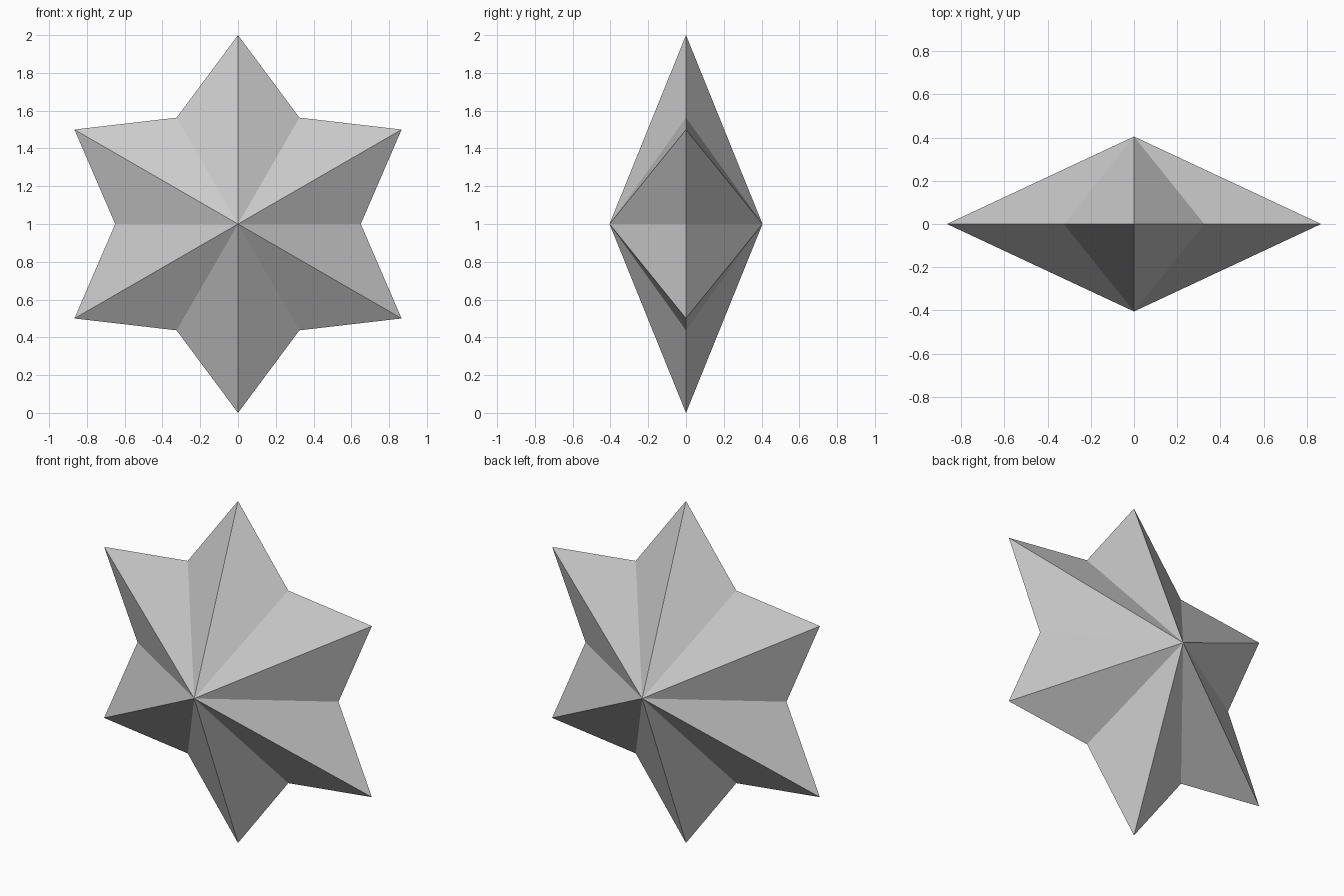
import bpy, bmesh, math

if "Cube" in bpy.data.objects:
    bpy.data.objects.remove(bpy.data.objects["Cube"])

POINTS = 6
OUTER_R, INNER_R = 1.0, 0.65
HALF_DEPTH = 0.405
CENTRE_Z = 1.0

bm = bmesh.new()

# Star outline in the XZ plane, tips and valleys alternating, one tip straight up
rim = []
for i in range(POINTS * 2):
    r = OUTER_R if i % 2 == 0 else INNER_R
    a = math.pi / 2 + i * math.pi / POINTS
    rim.append(bm.verts.new((r * math.cos(a), 0, CENTRE_Z + r * math.sin(a))))

# Front and back peaks, each joined to the outline by a fan of flat facets
for y in (-HALF_DEPTH, HALF_DEPTH):
    peak = bm.verts.new((0, y, CENTRE_Z))
    for i, v in enumerate(rim):
        bm.faces.new((v, rim[(i + 1) % len(rim)], peak))

bmesh.ops.recalc_face_normals(bm, faces=bm.faces)
mesh = bpy.data.meshes.new("star")
bm.to_mesh(mesh)
bm.free()
star = bpy.data.objects.new("star", mesh)
bpy.context.collection.objects.link(star)
